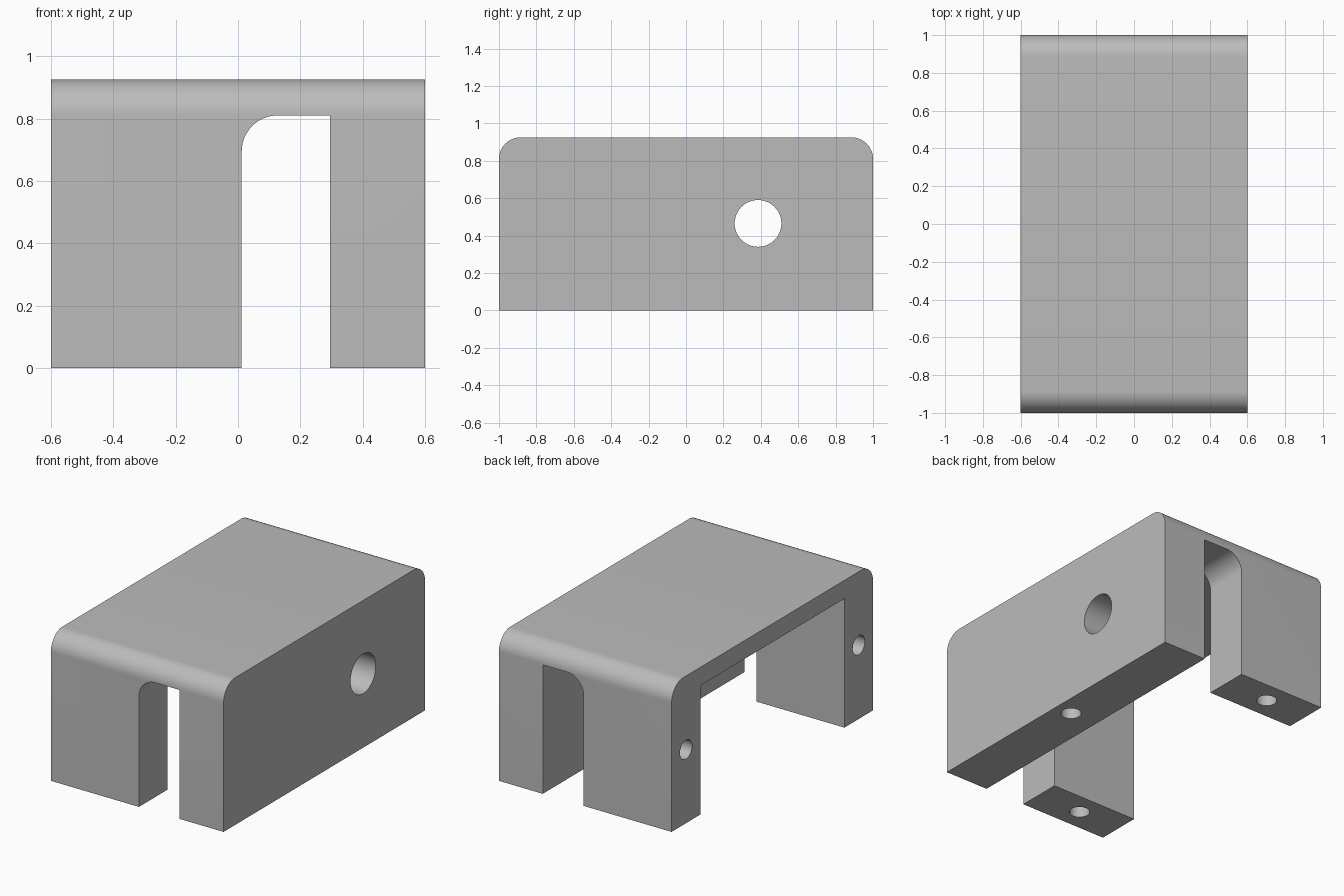
import bpy
import bmesh
from math import cos, sin, pi
from mathutils import Matrix, Vector

default = bpy.data.objects.get("Cube")
if default:
    bpy.data.objects.remove(default, do_unlink=True)

# Main dimensions
HALF_X, HALF_Y, HEIGHT = 0.6, 1.0, 0.925
CEILING = 0.81          # underside of the top plate
ROUND = 0.115           # outer and inner corner radius
SLOT_L, SLOT_R = 0.012, 0.295
LEG = 0.285             # leg depth along y
LEG_Y = HALF_Y - LEG / 2
PIN_R, PIN_DEPTH = 0.06, 0.25

grey = bpy.data.materials.new("plain grey")
grey.use_nodes = True
colour = (0.5, 0.5, 0.5, 1)
grey.diffuse_color = colour
grey.node_tree.nodes["Principled BSDF"].inputs["Base Color"].default_value = colour


def make_object(name, bm):
    bmesh.ops.recalc_face_normals(bm, faces=bm.faces)
    mesh = bpy.data.meshes.new(name)
    bm.to_mesh(mesh)
    bm.free()
    mesh.materials.append(grey)
    obj = bpy.data.objects.new(name, mesh)
    bpy.context.collection.objects.link(obj)
    return obj


def arc(cx, cz, start, steps=16):
    """Quarter circle of corner points, counter-clockwise from start."""
    angles = [start + pi / 2 * i / steps for i in range(steps + 1)]
    return [(cx + ROUND * cos(a), cz + ROUND * sin(a)) for a in angles]


def extrude(name, points, offset):
    """Face through the points, extruded along the offset."""
    bm = bmesh.new()
    face = bm.faces.new([bm.verts.new(p) for p in points])
    result = bmesh.ops.extrude_face_region(bm, geom=[face])
    verts = [v for v in result["geom"] if isinstance(v, bmesh.types.BMVert)]
    bmesh.ops.translate(bm, verts=verts, vec=offset)
    return make_object(name, bm)


def box(name, low, high):
    bm = bmesh.new()
    low, high = Vector(low), Vector(high)
    bmesh.ops.create_cube(bm, size=1, matrix=Matrix.Translation((low + high) / 2)
                          @ Matrix.Diagonal((high - low).to_4d()))
    return make_object(name, bm)


def drill(name, centre, axis, radius, length):
    bm = bmesh.new()
    turn = Matrix.Rotation(pi / 2, 4, "Y") if axis == "X" else Matrix.Identity(4)
    bmesh.ops.create_cone(bm, cap_ends=True, segments=48, radius1=radius, radius2=radius,
                          depth=length, matrix=Matrix.Translation(centre) @ turn)
    return make_object(name, bm)


# Block with rounded front and back top edges
side = [(-HALF_Y, 0), (HALF_Y, 0)]
side += arc(HALF_Y - ROUND, HEIGHT - ROUND, 0)
side += arc(-HALF_Y + ROUND, HEIGHT - ROUND, pi / 2)
body = extrude("bracket_body", [(-HALF_X, y, z) for y, z in side], (2 * HALF_X, 0, 0))

# Lengthwise slot, rounded on the leg side
slot = [(SLOT_L, -0.1), (SLOT_R, -0.1), (SLOT_R, CEILING)]
slot += arc(SLOT_L + ROUND, CEILING - ROUND, pi / 2)
cutters = [extrude("slot_cutter", [(x, -1.1, z) for x, z in slot], (0, 2.2, 0))]

# Wide opening between the two legs
cutters.append(box("opening_cutter", (-0.7, -HALF_Y + LEG, -0.1),
                   (0.2, HALF_Y - LEG, CEILING)))

# Large hole through the wall, blind hole under it
cutters.append(drill("wall_hole_cutter", (0.45, 0.385, 0.465), "X", 0.125, 0.4))
cutters.append(drill("wall_pin_cutter", (0.485, 0, 0), "Z", PIN_R, 2 * PIN_DEPTH))

# Blind holes in the side and foot of each leg
for s in (-1, 1):
    cutters.append(drill("leg_side_cutter", (-HALF_X, s * LEG_Y, 0.463), "X",
                         PIN_R, 2 * PIN_DEPTH))
    cutters.append(drill("leg_foot_cutter", (-0.3, s * LEG_Y, 0), "Z",
                         PIN_R, 2 * PIN_DEPTH))

bpy.ops.object.select_all(action="DESELECT")
body.select_set(True)
bpy.context.view_layer.objects.active = body
for cutter in cutters:
    mod = body.modifiers.new(cutter.name, "BOOLEAN")
    mod.operation, mod.solver, mod.object = "DIFFERENCE", "EXACT", cutter
    bpy.ops.object.modifier_apply(modifier=mod.name)
    bpy.data.objects.remove(cutter, do_unlink=True)

bpy.ops.object.shade_smooth_by_angle(angle=pi / 6)
